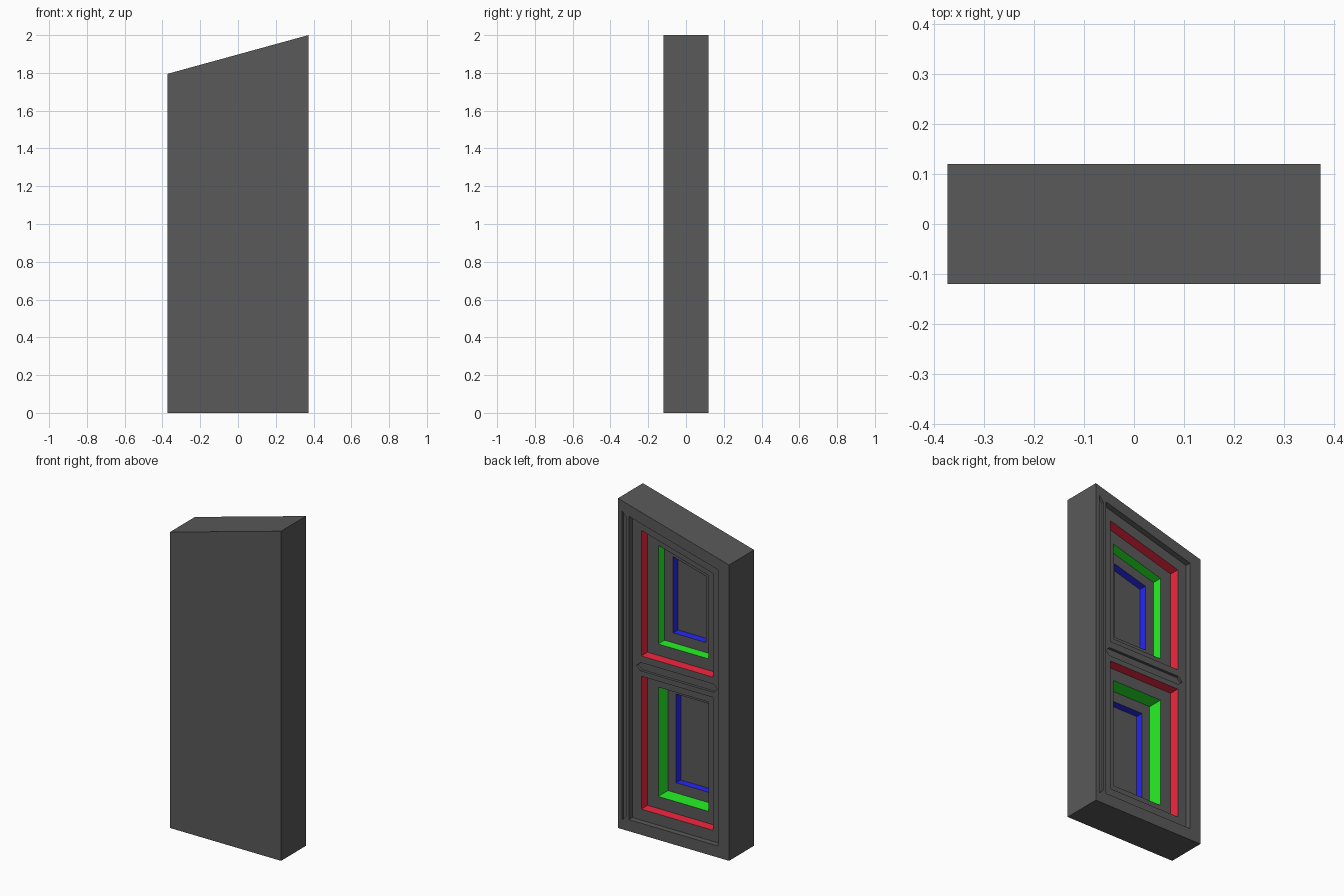
import bpy, bmesh

if "Cube" in bpy.data.objects:
    bpy.data.objects.remove(bpy.data.objects["Cube"])

W, D, LOW, HIGH = 0.373, 0.12, 1.795, 2.0
SLOPE = (HIGH - LOW) / (2 * W)


def top(x, drop=0.0):
    return HIGH - (W - x) * SLOPE - drop


def material(name, rgb):
    m = bpy.data.materials.new(name)
    m.diffuse_color = (*rgb, 1)
    m.use_nodes = True
    m.node_tree.nodes["Principled BSDF"].inputs["Base Color"].default_value = m.diffuse_color
    return m


bm = bmesh.new()


def loop(pts, y):
    return [bm.verts.new((x, y, z)) for x, z in pts]


def bridge(a, b, mat=0):
    n = len(a)
    for i in range(n):
        f = bm.faces.new((a[i], a[(i + 1) % n], b[(i + 1) % n], b[i]))
        f.material_index = mat


def frame(w, drop):
    # sloped outline with a pair of points at the middle rail
    return [(-w, drop), (w, drop), (w, 1.0), (w, top(w, drop)),
            (-w, top(-w, drop)), (-w, 1.0)]


def panel(w, z0, z1=None, drop=None):
    zr, zl = (z1, z1) if drop is None else (top(w, drop), top(-w, drop))
    return [(-w, z0), (w, z0), (w, zr), (-w, zl)]


# outer slab and the shallow recess in its back
front = loop(frame(W, 0), -D)
back = loop(frame(W, 0), D)
rim = loop(frame(0.30, 0.07), D)
floor = loop(frame(0.30, 0.07), D - 0.034)
bm.faces.new(front)
for a, b in ((front, back), (back, rim), (rim, floor)):
    bridge(a, b)


# stepped panels: each step has a coloured wall
def stepped(outer, outlines, depths):
    y = D - 0.034
    prev = outer
    for i, (pts, d) in enumerate(zip(outlines, depths)):
        edge = loop(pts, y)
        bridge(prev, edge)
        y -= d
        prev = loop(pts, y)
        bridge(edge, prev, i + 1)
    bm.faces.new(prev)


stepped([floor[0], floor[1], floor[2], floor[5]],
        [panel(0.24, 0.137, 0.943), panel(0.168, 0.21, 0.873),
         panel(0.113, 0.272, 0.81)], (0.06, 0.093, 0.045))
stepped([floor[5], floor[2], floor[3], floor[4]],
        [panel(0.24, 1.066, drop=0.136), panel(0.168, 1.135, drop=0.21),
         panel(0.11, 1.195, drop=0.27)], (0.06, 0.06, 0.047))

bmesh.ops.recalc_face_normals(bm, faces=bm.faces[:])
mesh = bpy.data.meshes.new("stepped_door")
bm.to_mesh(mesh)
bm.free()
for name, rgb in (("dark_grey", (0.1, 0.1, 0.1)), ("red", (0.9, 0.02, 0.05)),
                  ("green", (0.02, 0.9, 0.02)), ("blue", (0.02, 0.02, 0.9))):
    mesh.materials.append(material(name, rgb))
door = bpy.data.objects.new("stepped_door", mesh)
bpy.context.collection.objects.link(door)


# shallow grooves with pointed ends: middle rail and side strip
def groove(name, pts, y0, y1):
    b = bmesh.new()
    f = b.faces.new([b.verts.new((x, y0, z)) for x, z in pts])
    ext = bmesh.ops.extrude_face_region(b, geom=[f])["geom"]
    for v in ext:
        if isinstance(v, bmesh.types.BMVert):
            v.co.y = y1
    bmesh.ops.recalc_face_normals(b, faces=b.faces[:])
    me = bpy.data.meshes.new(name)
    b.to_mesh(me)
    b.free()
    cutter = bpy.data.objects.new(name, me)
    bpy.context.collection.objects.link(cutter)
    cutter.hide_render = True
    mod = door.modifiers.new(name, 'BOOLEAN')
    mod.operation, mod.solver, mod.object = 'DIFFERENCE', 'EXACT', cutter
    bpy.context.view_layer.objects.active = door
    bpy.ops.object.modifier_apply(modifier=name)
    bpy.data.objects.remove(cutter)


groove("rail_groove", [(-0.272, 1.0), (-0.245, 0.975), (0.245, 0.975),
                       (0.272, 1.0), (0.245, 1.025), (-0.245, 1.025)],
       D - 0.05, D + 0.05)
groove("side_groove", [(0.346, 0.056), (0.346, top(0.346, 0.06)),
                       (0.318, top(0.318, 0.085)), (0.318, 0.085)],
       D - 0.015, D + 0.05)
